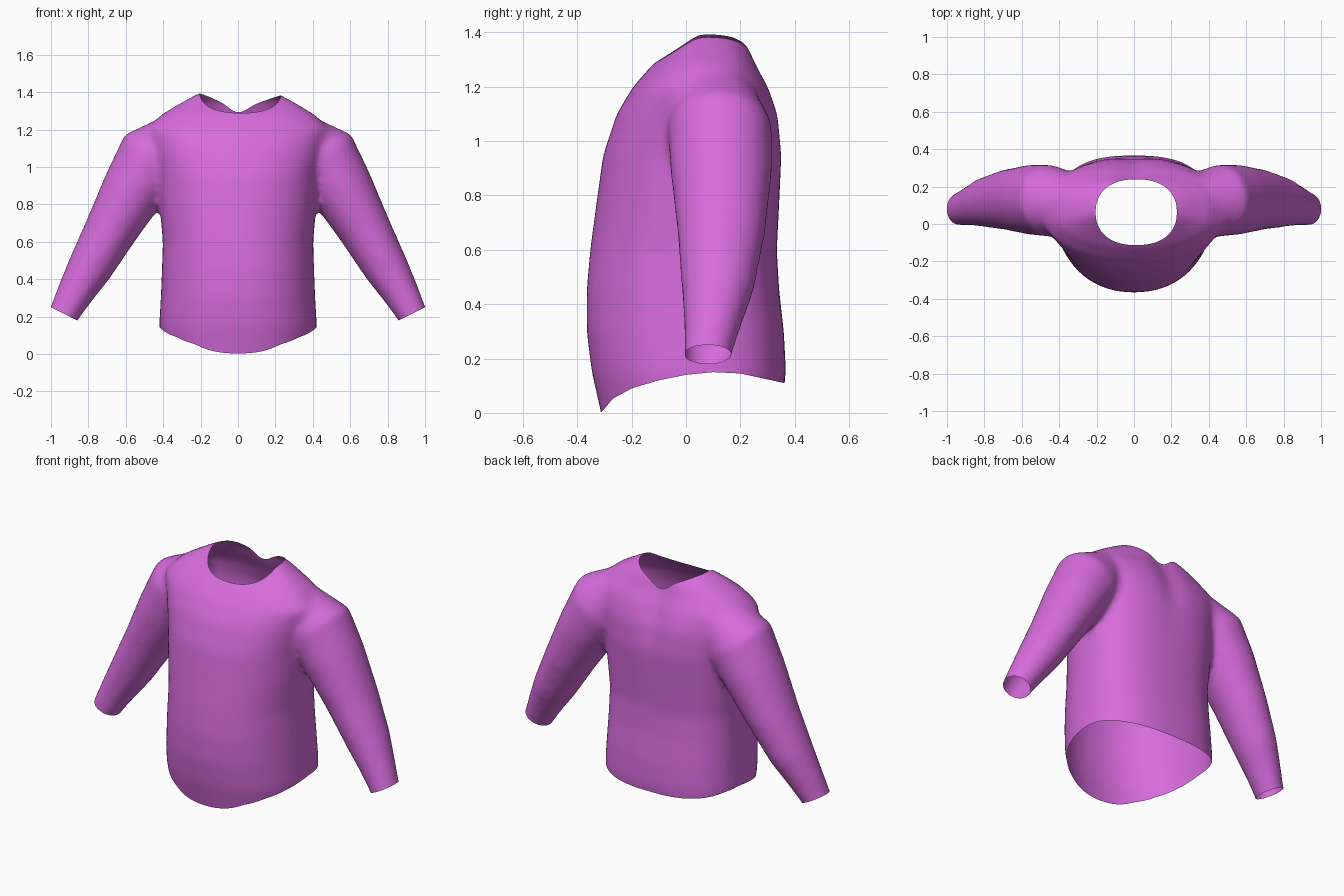
import bpy, bmesh, math
from mathutils import Vector

if "Cube" in bpy.data.objects:
    bpy.data.objects.remove(bpy.data.objects["Cube"])

SIDES = 56


def spow(v, e):
    return math.copysign(abs(v) ** e, v)


def loft(bm, rings):
    """Skin a closed tube through rings of points."""
    rows = [[bm.verts.new(p) for p in ring] for ring in rings]
    for a, b in zip(rows, rows[1:]):
        for i in range(SIDES):
            j = (i + 1) % SIDES
            bm.faces.new((a[i], a[j], b[j], b[i]))
    bm.faces.new(rows[0][::-1])
    bm.faces.new(rows[-1])


def torso_ring(z, half_x, front, back):
    """Rounded section, flatter across the back than the front."""
    mid, pts = 0.05, []
    for i in range(SIDES):
        t = 2 * math.pi * i / SIDES
        c, s = math.cos(t), math.sin(t)
        e = 2 / (2.15 if s < 0 else 2.6)
        depth = (mid - front) if s < 0 else (back - mid)
        pts.append((half_x * spow(c, e), mid + depth * spow(s, e), z))
    return pts


def sleeve_ring(side, x, z, nx, nz, half_w, y, half_y):
    """Ellipse whose wide axis points along (nx, nz) in the front view."""
    n = Vector((nx, nz)).normalized() * half_w
    return [(side * (x + n.x * math.cos(t)), y + half_y * math.sin(t), z + n.y * math.cos(t))
            for t in (2 * math.pi * i / SIDES for i in range(SIDES))]


def cut(bm, f):
    """Trim away the surface where f > 0, leaving a clean open edge."""
    val = {v: f(v.co) for v in bm.verts}
    rim = []
    for e in list(bm.edges):
        a, b = e.verts
        fa, fb = val[a], val[b]
        if fa * fb < 0:
            t = min(max(fa / (fa - fb), 0.01), 0.99)
            rim.append(bmesh.utils.edge_split(e, a, t)[1])
    bmesh.ops.connect_verts(bm, verts=rim)
    dead = [v for v, d in val.items() if d > 0]
    bmesh.ops.delete(bm, geom=dead, context='VERTS')


def lerp_table(table, q):
    for (a, va), (b, vb) in zip(table, table[1:]):
        if q <= b:
            return va + (vb - va) * max(0, (q - a) / (b - a))
    return table[-1][1]


# Torso: height, half width, front y, back y
torso = [(-0.12, .395, -.29, .34), (0, .405, -.313, .35), (.15, .422, -.347, .368),
         (.3, .413, -.366, .36), (.45, .407, -.366, .343), (.6, .402, -.353, .334),
         (.8, .42, -.326, .345), (.95, .43, -.305, .355), (1.1, .46, -.255, .342),
         (1.2, .49, -.195, .306), (1.28, .41, -.125, .262), (1.34, .31, -.05, .238),
         (1.39, .22, .02, .20), (1.42, .13, .05, .14)]
# Sleeve: centre x, z, width direction, half width, centre y, half depth
sleeve = [(.33, 1.12, .42, .9, .165, .11, .16), (.455, 1.05, .75, .62, .195, .125, .192),
          (.55, .89, .914, .42, .172, .13, .187), (.677, .665, .914, .406, .142, .13, .162),
          (.795, .453, .9, .43, .12, .117, .133), (.87, .325, .9, .44, .099, .098, .106),
          (.93, .215, .894, .447, .082, .08, .088), (.97, .135, .894, .447, .076, .075, .082)]

bm = bmesh.new()
loft(bm, [torso_ring(*r) for r in torso])
for side in (1, -1):
    loft(bm, [sleeve_ring(side, *r) for r in sleeve])
# Orient each closed solid outward
bmesh.ops.recalc_face_normals(bm, faces=bm.faces[:])
mesh = bpy.data.meshes.new("shirt")
bm.to_mesh(mesh)
bm.free()
shirt = bpy.data.objects.new("shirt", mesh)
bpy.context.collection.objects.link(shirt)
bpy.context.view_layer.objects.active = shirt
shirt.select_set(True)

# Fuse torso and sleeves into one soft skin
fuse = shirt.modifiers.new("fuse", 'REMESH')
fuse.mode = 'VOXEL'
fuse.voxel_size = 0.018
soften = shirt.modifiers.new("soften", 'SMOOTH')
soften.factor = 0.5
soften.iterations = 14
for name in ("fuse", "soften"):
    bpy.ops.object.modifier_apply(modifier=name)

bm = bmesh.new()
bm.from_mesh(shirt.data)

# Shallow groove down the upper back
for v in bm.verts:
    if v.co.y > 0.12:
        k = math.exp(-(v.co.x / .08) ** 2 - ((v.co.z - 1.2) / .22) ** 2)
        v.co.y -= .022 * k

# Cuff openings
for side in (1, -1):
    cut(bm, lambda p: (side * p.x - .93) * .447 - (p.z - .215) * .894)
# Hem: low at the front, raised at the sides
hem = [(-.32, -.004), (-.30, .015), (-.27, .052), (-.2, .09), (-.1, .12),
       (0, .14), (.1, .15), (.2, .145), (.36, .11)]
cut(bm, lambda p: lerp_table(hem, p.y) - p.z)
# Neck opening
cut(bm, lambda p: 1 - abs((p.x - .012) / .217) ** 2.3 - abs((p.y - .063) / .176) ** 2.3
    if p.z > 1 else -1)

bm.to_mesh(shirt.data)
bm.free()
bpy.ops.object.shade_smooth()

mat = bpy.data.materials.new("violet_cloth")
mat.diffuse_color = (.68, .15, .72, 1)
mat.use_nodes = True
mat.node_tree.nodes["Principled BSDF"].inputs["Base Color"].default_value = mat.diffuse_color
shirt.data.materials.append(mat)
